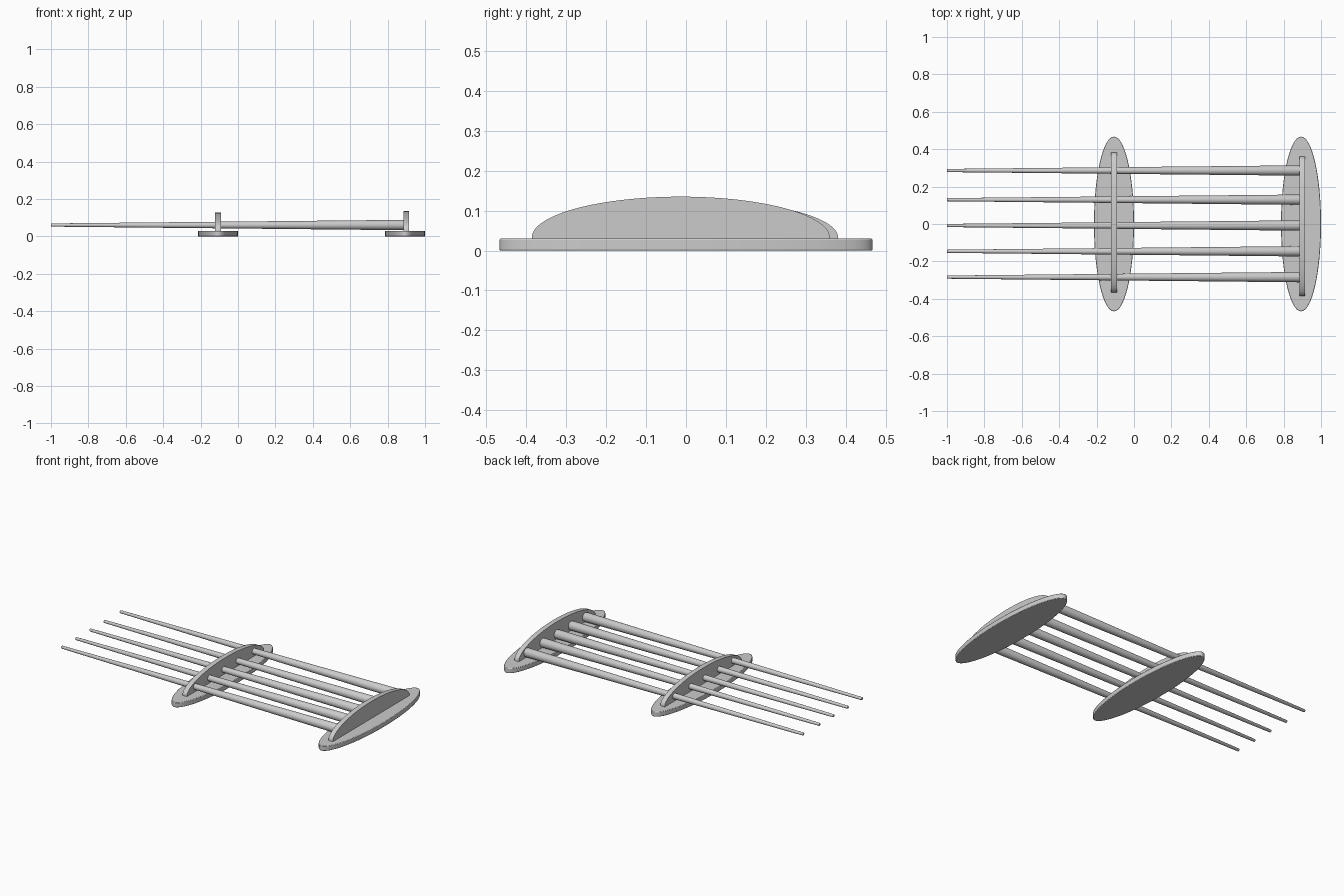
import bpy, bmesh, math

if "Cube" in bpy.data.objects:
    bpy.data.objects.remove(bpy.data.objects["Cube"])


def add_object(name, bm, bevel=0.0):
    bmesh.ops.recalc_face_normals(bm, faces=bm.faces)
    mesh = bpy.data.meshes.new(name)
    bm.to_mesh(mesh)
    bm.free()
    ob = bpy.data.objects.new(name, mesh)
    bpy.context.collection.objects.link(ob)
    bpy.ops.object.select_all(action='DESELECT')
    bpy.context.view_layer.objects.active = ob
    ob.select_set(True)
    bpy.ops.object.shade_smooth_by_angle(angle=math.radians(35))
    if bevel:
        mod = ob.modifiers.new("soft_edge", 'BEVEL')
        mod.width = bevel
        mod.segments = 2
        mod.limit_method = 'ANGLE'
        mod.angle_limit = math.radians(60)
    return ob


def extruded(name, points, offset, bevel=0.0):
    """Solid made by pushing a flat outline along offset."""
    bm = bmesh.new()
    face = bm.faces.new([bm.verts.new(p) for p in points])
    ext = bmesh.ops.extrude_face_region(bm, geom=[face], use_keep_orig=True)
    verts = [g for g in ext["geom"] if isinstance(g, bmesh.types.BMVert)]
    bmesh.ops.translate(bm, verts=verts, vec=offset)
    return add_object(name, bm, bevel)


def foot(name, x):
    # Flat elliptical foot plate
    n = 96
    pts = [(x + 0.107 * math.cos(2 * math.pi * i / n),
            0.467 * math.sin(2 * math.pi * i / n), 0) for i in range(n)]
    extruded(name, pts, (0, 0, 0.03), 0.003)


def upright(name, x, y, top):
    # Half-ellipse plate standing on the foot, sunk slightly into it
    n = 64
    z0 = 0.033
    arc = [(x - 0.015, y + 0.373 * math.cos(math.pi * i / n),
            z0 + (top - z0) * math.sin(math.pi * i / n)) for i in range(n + 1)]
    pts = arc + [(x - 0.015, y - 0.373, 0.025), (x - 0.015, y + 0.373, 0.025)]
    extruded(name, pts, (0.03, 0, 0))


def rod(name, y):
    # Tapered rod lathed about the x axis, with slightly rounded ends
    profile = [(-1.0, 0.0), (-1.0, 0.007), (-0.997, 0.0085),
               (0.878, 0.0275), (0.886, 0.025), (0.886, 0.0)]
    bm = bmesh.new()
    verts = [bm.verts.new((x, y, 0.061 + r)) for x, r in profile]
    edges = [bm.edges.new(p) for p in zip(verts, verts[1:])]
    bmesh.ops.spin(bm, geom=verts + edges, cent=(0, y, 0.061), axis=(1, 0, 0),
                   angle=2 * math.pi, steps=32, use_duplicate=False)
    bmesh.ops.remove_doubles(bm, verts=bm.verts, dist=0.0002)
    add_object(name, bm)


# Two supports: middle and end
foot("middle_foot", -0.107)
upright("middle_upright", -0.107, 0.008, 0.127)
foot("end_foot", 0.893)
upright("end_upright", 0.9, -0.013, 0.135)

# Five tapered rods
for i, y in enumerate((-0.284, -0.146, -0.008, 0.13, 0.286)):
    rod(f"rod_{i + 1}", y)
